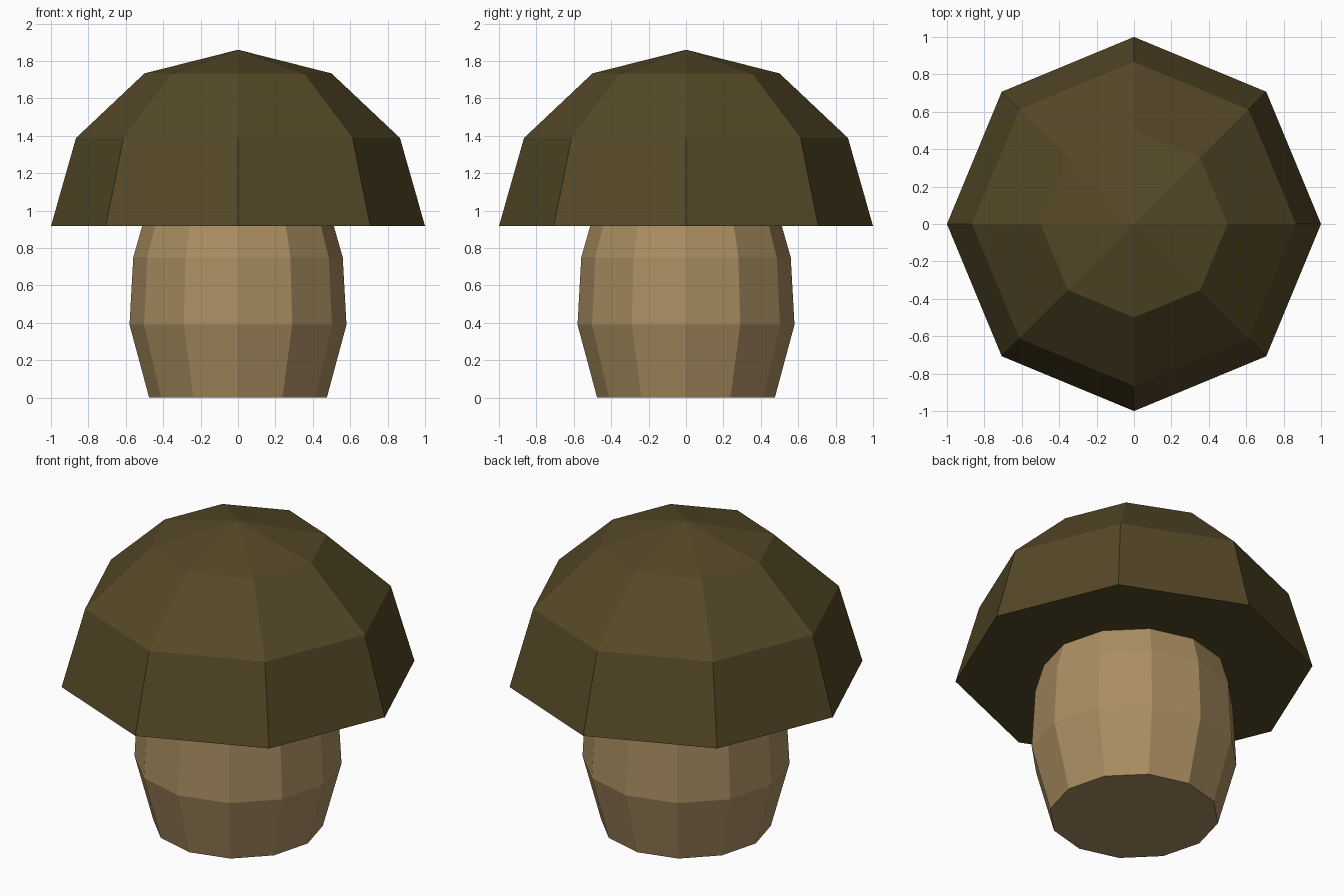
import bpy, bmesh, math

if "Cube" in bpy.data.objects:
    bpy.data.objects.remove(bpy.data.objects["Cube"])


def material(name, color):
    mat = bpy.data.materials.new(name)
    mat.diffuse_color = (*color, 1.0)
    mat.use_nodes = True
    mat.node_tree.nodes["Principled BSDF"].inputs["Base Color"].default_value = mat.diffuse_color
    return mat


def lathe(name, profile, sides, mat, apex=None):
    """Closed flat-faced solid from (radius, z) rings, optionally ending in a point."""
    bm = bmesh.new()
    rings = [[bm.verts.new((r * math.cos(2 * math.pi * i / sides),
                            r * math.sin(2 * math.pi * i / sides), z))
              for i in range(sides)] for r, z in profile]
    bm.faces.new(rings[0][::-1])
    for low, high in zip(rings, rings[1:]):
        for i in range(sides):
            j = (i + 1) % sides
            bm.faces.new((low[i], low[j], high[j], high[i]))
    if apex is None:
        bm.faces.new(rings[-1])
    else:
        tip = bm.verts.new((0, 0, apex))
        for i in range(sides):
            bm.faces.new((rings[-1][i], rings[-1][(i + 1) % sides], tip))
    bmesh.ops.recalc_face_normals(bm, faces=bm.faces)
    mesh = bpy.data.meshes.new(name)
    bm.to_mesh(mesh)
    bm.free()
    mesh.materials.append(mat)
    obj = bpy.data.objects.new(name, mesh)
    bpy.context.collection.objects.link(obj)
    return obj


# Stem: twelve-sided barrel
lathe("mushroom_stem", [(0.475, 0), (0.58, 0.39), (0.56, 0.75), (0.51, 0.925)],
      12, material("stem_tan", (0.40, 0.27, 0.12)))

# Cap: eight-sided half dome with a flat underside
base, height = 0.917, 0.943
dome = [(math.cos(math.radians(a)), base + height * math.sin(math.radians(a)))
        for a in (0, 30, 60)]
lathe("mushroom_cap", dome, 8, material("cap_brown", (0.09, 0.065, 0.02)),
      apex=base + height)
